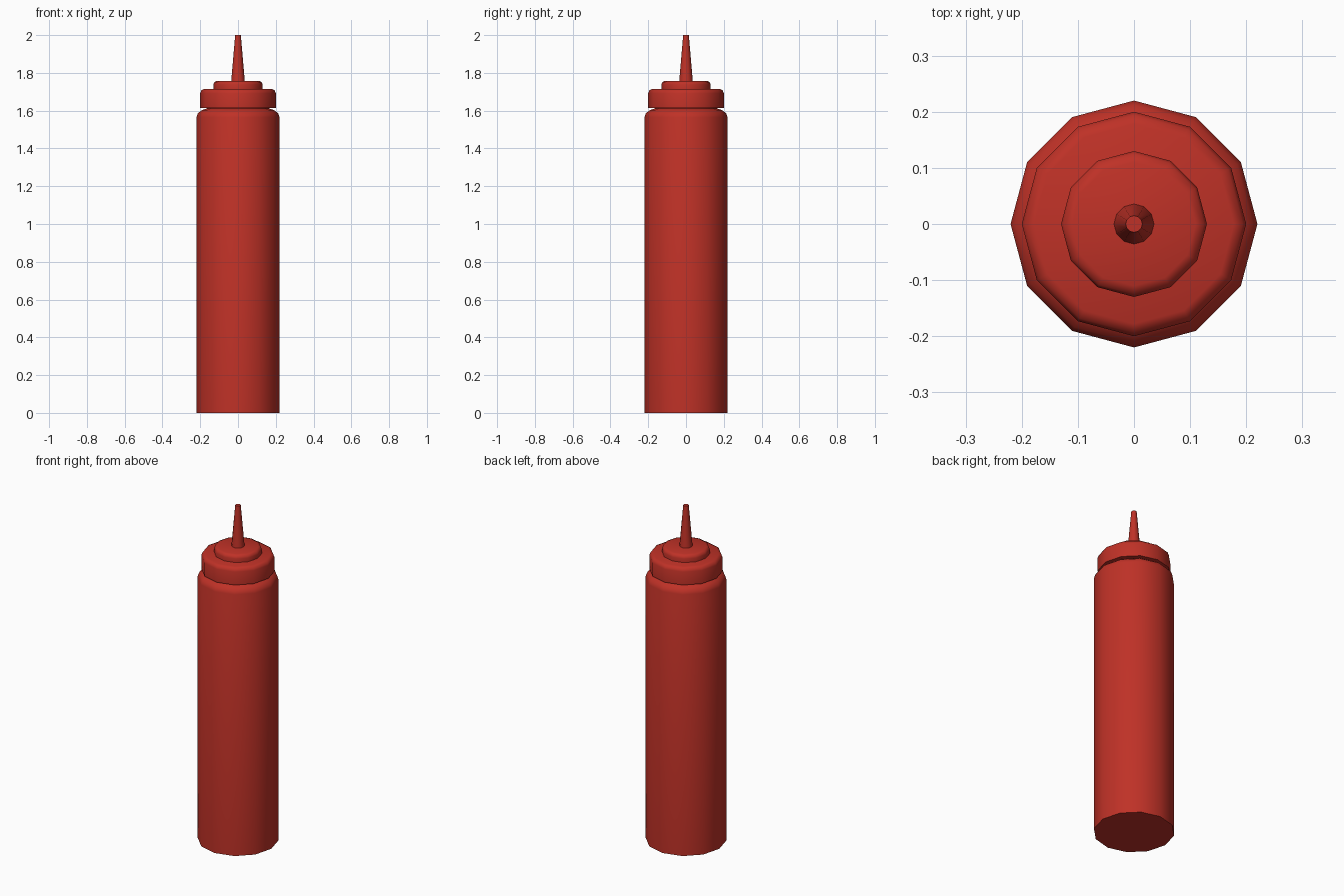
import bpy, bmesh, math

if "Cube" in bpy.data.objects:
    bpy.data.objects.remove(bpy.data.objects["Cube"])

SIDES = 12
red = bpy.data.materials.new("tomato_red")
red.diffuse_color = (0.52, 0.031, 0.02, 1)
red.use_nodes = True
red.node_tree.nodes["Principled BSDF"].inputs["Base Color"].default_value = red.diffuse_color


def lathe(name, profile):
    """Turn (radius, height) points around z, closing both ends."""
    bm = bmesh.new()
    rings = []
    for r, z in profile:
        rings.append([bm.verts.new((r * math.cos(2 * math.pi * i / SIDES),
                                    r * math.sin(2 * math.pi * i / SIDES), z))
                      for i in range(SIDES)])
    for a, b in zip(rings, rings[1:]):
        for i in range(SIDES):
            j = (i + 1) % SIDES
            bm.faces.new((a[i], a[j], b[j], b[i]))
    bm.faces.new(rings[0][::-1])
    bm.faces.new(rings[-1])
    mesh = bpy.data.meshes.new(name)
    bm.to_mesh(mesh)
    bm.free()
    mesh.materials.append(red)
    ob = bpy.data.objects.new(name, mesh)
    bpy.context.collection.objects.link(ob)
    bpy.ops.object.select_all(action='DESELECT')
    ob.select_set(True)
    bpy.context.view_layer.objects.active = ob
    bpy.ops.object.shade_smooth_by_angle(angle=math.radians(50))
    return ob


# Bottle with rounded shoulder and short neck under the cap
lathe("bottle_body", [(0.22, 0), (0.22, 1.565), (0.212, 1.587),
                      (0.19, 1.603), (0.165, 1.612), (0.165, 1.63)])
# Screw cap with rounded upper edge
lathe("screw_cap", [(0.20, 1.613), (0.20, 1.692), (0.194, 1.708), (0.178, 1.715)])
# Raised disc on the cap
lathe("cap_step", [(0.13, 1.712), (0.13, 1.738), (0.125, 1.752), (0.11, 1.758)])
# Tapered spout
lathe("nozzle", [(0.036, 1.755), (0.015, 2.0)])
